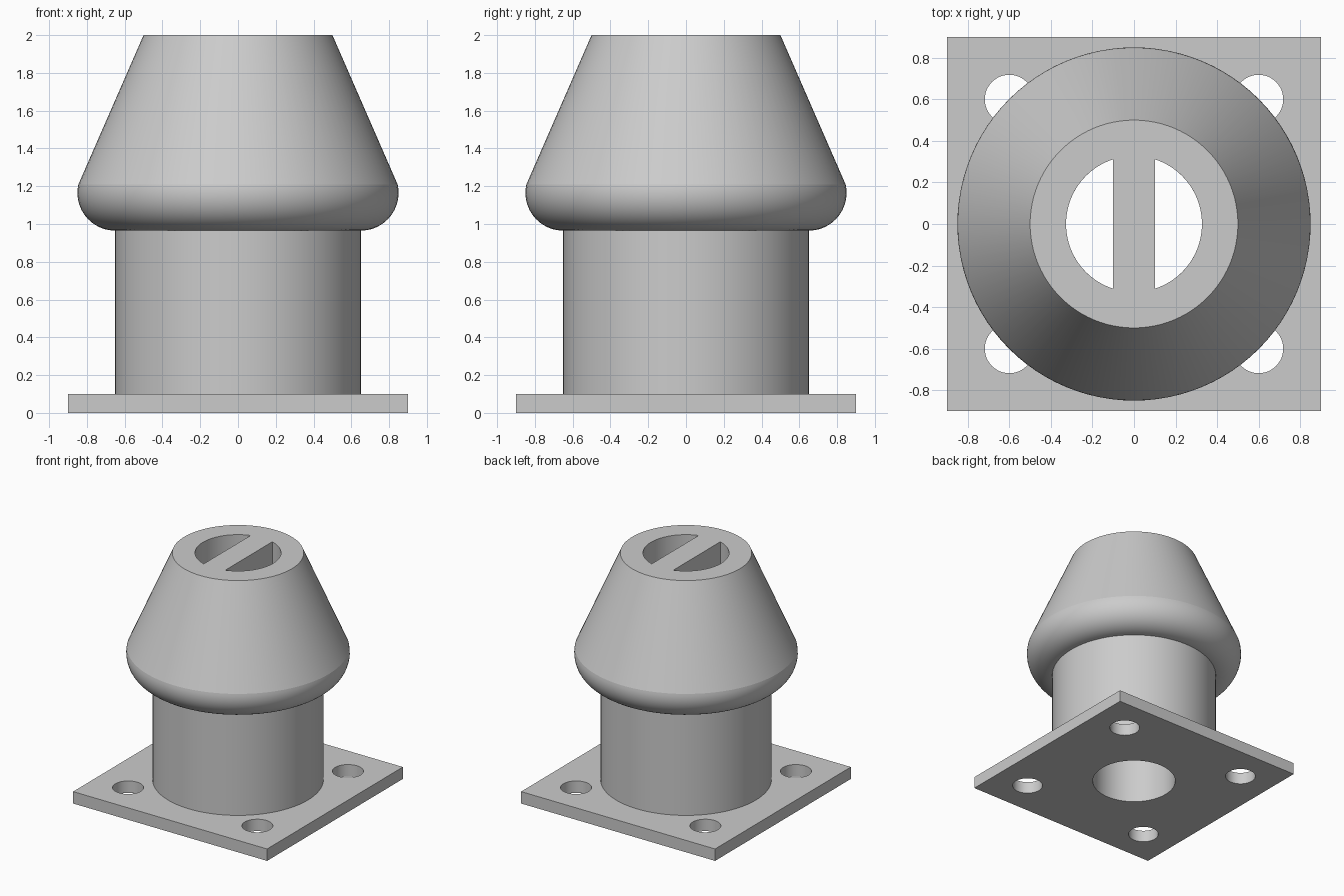
import bpy, bmesh
from math import sin, cos, pi, radians, acos

if "Cube" in bpy.data.objects:
    bpy.data.objects.remove(bpy.data.objects["Cube"], do_unlink=True)

SEGMENTS = 96
BORE = 0.327

grey = bpy.data.materials.new("plain grey")
grey.use_nodes = True
colour = (0.6, 0.6, 0.6, 1)
grey.diffuse_color = colour
grey.node_tree.nodes["Principled BSDF"].inputs["Base Color"].default_value = colour


def finish(bm, name):
    bmesh.ops.remove_doubles(bm, verts=bm.verts, dist=1e-5)
    bmesh.ops.recalc_face_normals(bm, faces=bm.faces)
    mesh = bpy.data.meshes.new(name)
    bm.to_mesh(mesh)
    bm.free()
    mesh.materials.append(grey)
    obj = bpy.data.objects.new(name, mesh)
    bpy.context.collection.objects.link(obj)
    return obj


def lathe(name, profile):
    """Spin a list of (radius, height) points about z."""
    bm = bmesh.new()
    verts = [bm.verts.new((r, 0, z)) for r, z in profile]
    edges = [bm.edges.new(pair) for pair in zip(verts, verts[1:])]
    bmesh.ops.spin(bm, geom=verts + edges, cent=(0, 0, 0), axis=(0, 0, 1),
                   angle=2 * pi, steps=SEGMENTS, use_merge=True)
    return finish(bm, name)


def prism(name, outline, low, high):
    """Raise a flat outline into a solid."""
    bm = bmesh.new()
    face = bm.faces.new([bm.verts.new((x, y, low)) for x, y in outline])
    raised = bmesh.ops.extrude_face_region(bm, geom=[face])["geom"]
    tops = [v for v in raised if isinstance(v, bmesh.types.BMVert)]
    bmesh.ops.translate(bm, verts=tops, vec=(0, 0, high - low))
    return finish(bm, name)


def circle(x, y, radius, count):
    return [(x + radius * cos(2 * pi * i / count), y + radius * sin(2 * pi * i / count))
            for i in range(count)]


def activate(obj):
    bpy.ops.object.select_all(action='DESELECT')
    obj.select_set(True)
    bpy.context.view_layer.objects.active = obj


def cut(obj, cutters):
    activate(obj)
    for cutter in cutters:
        cutter.hide_render = True
        mod = obj.modifiers.new("cut", 'BOOLEAN')
        mod.operation = 'DIFFERENCE'
        mod.solver = 'EXACT'
        mod.object = cutter
        bpy.ops.object.modifier_apply(modifier=mod.name)
        bpy.data.objects.remove(cutter, do_unlink=True)


# Square base plate with a central bore and four bolt holes
plate = prism("base_plate", [(-0.9, -0.9), (0.9, -0.9), (0.9, 0.9), (-0.9, 0.9)], 0, 0.1)
holes = [prism("bolt_hole_cutter", circle(0.6 * sx, 0.6 * sy, 0.118, 48), -0.1, 0.2)
         for sx in (-1, 1) for sy in (-1, 1)]
holes.append(prism("bore_cutter", circle(0, 0, BORE, SEGMENTS), -0.1, 0.2))
cut(plate, holes)

# Hollow shaft
shaft = lathe("shaft", [(BORE, 0.1), (0.65, 0.1), (0.65, 0.965), (BORE, 0.965), (BORE, 0.1)])

# Head: flat underside, rounded rim, tapered cone
RIM_STEPS = 20
rim = []
for i in range(RIM_STEPS + 1):
    a = radians(-90 + 103 * i / RIM_STEPS)
    rim.append((0.65 + 0.2 * cos(a), 1.165 + 0.2 * sin(a)))
head = lathe("head", [(0, 0.965)] + rim + [(0.5, 2), (0, 2)])

# Two half-moon openings leave the cross bar between them
half_angle = acos(0.1 / BORE)
arc = [half_angle * (i / 20 - 1) for i in range(41)]
cut(head, [prism("opening_cutter", [(side * BORE * cos(a), BORE * sin(a)) for a in arc], 0.8, 2.2)
           for side in (-1, 1)])

for part in (plate, shaft, head):
    activate(part)
    bpy.ops.object.shade_smooth_by_angle(angle=radians(10))
